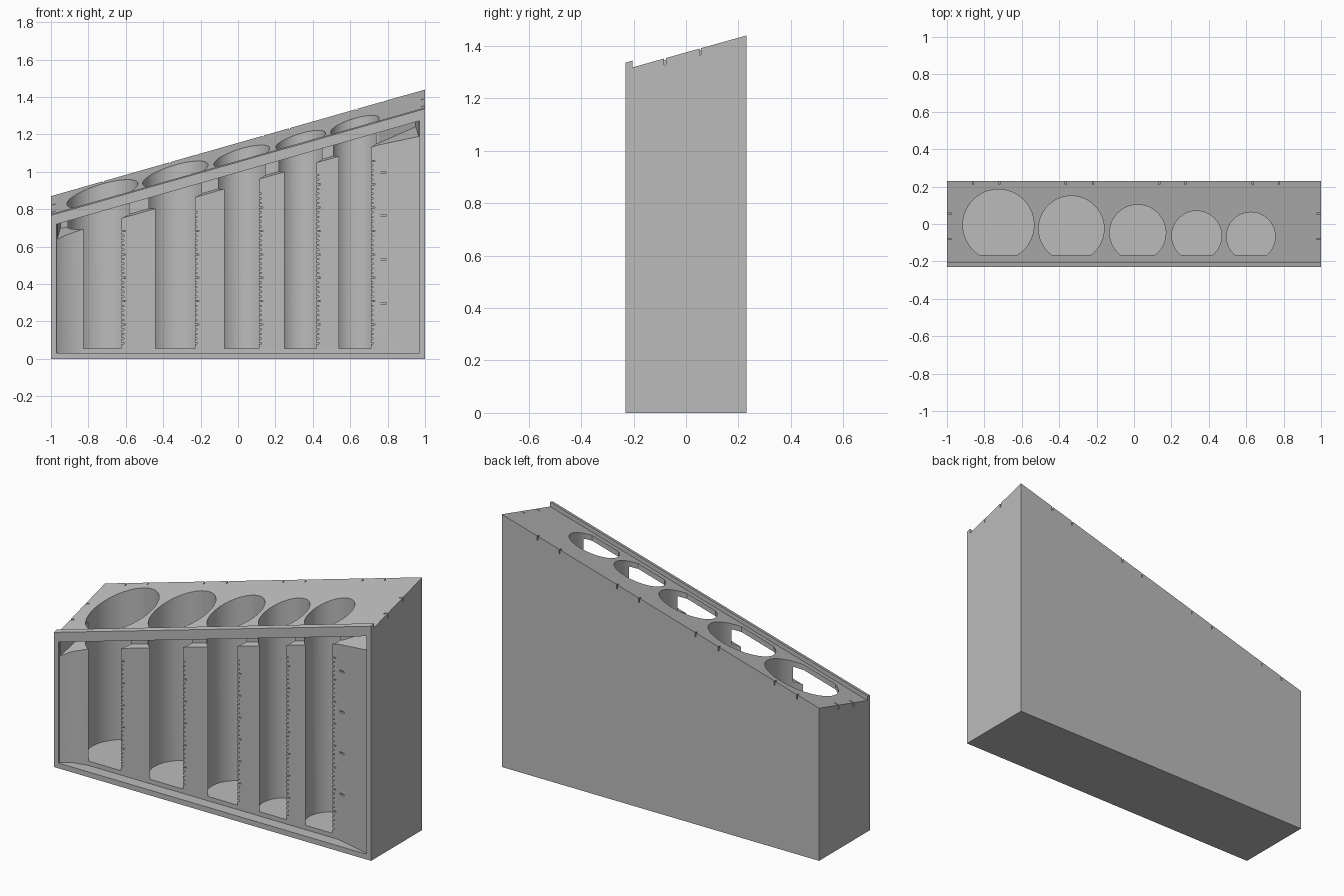
import bpy, bmesh, math

cube = bpy.data.objects.get("Cube")
if cube:
    bpy.data.objects.remove(cube, do_unlink=True)

grey = bpy.data.materials.new("plain grey")
grey.use_nodes = True
grey.diffuse_color = (0.5, 0.5, 0.5, 1)
grey.node_tree.nodes["Principled BSDF"].inputs["Base Color"].default_value = (0.5, 0.5, 0.5, 1)

FACE = -0.165   # front of the dividers between tubes


def slope(offset=0.0):
    """Height of the tilted top, shifted by an offset."""
    return lambda x, y: 1.09 + 0.285 * x + 0.28 * y + offset


def level(z):
    return lambda x, y: z


def add_prism(bm, plan, low, high):
    """Upright prism over a counter-clockwise plan outline."""
    bottom = [bm.verts.new((x, y, low(x, y))) for x, y in plan]
    top = [bm.verts.new((x, y, high(x, y))) for x, y in plan]
    bm.faces.new(bottom[::-1])
    bm.faces.new(top)
    n = len(plan)
    for i in range(n):
        j = (i + 1) % n
        bm.faces.new((bottom[i], bottom[j], top[j], top[i]))


def rect(x0, x1, y0, y1):
    return [(x0, y0), (x1, y0), (x1, y1), (x0, y1)]


def make_object(name, prisms):
    bm = bmesh.new()
    for plan, low, high in prisms:
        add_prism(bm, plan, low, high)
    mesh = bpy.data.meshes.new(name)
    bm.to_mesh(mesh)
    bm.free()
    mesh.materials.append(grey)
    obj = bpy.data.objects.new(name, mesh)
    bpy.context.collection.objects.link(obj)
    return obj


def cut(target, name, prisms):
    cutter = make_object(name, prisms)
    cutter.hide_render = True
    mod = target.modifiers.new(name, 'BOOLEAN')
    mod.operation = 'DIFFERENCE'
    mod.solver = 'EXACT'
    mod.object = cutter
    bpy.context.view_layer.objects.active = target
    bpy.ops.object.modifier_apply(modifier=name)
    bpy.data.objects.remove(cutter, do_unlink=True)


def tube_plan(cx, cy, r):
    """Circle with its front trimmed flat."""
    flat = FACE - 0.002
    a = math.asin((flat - cy) / r)
    n = 56
    span = math.pi - 2 * a
    return [(cx + r * math.cos(a + span * i / n), cy + r * math.sin(a + span * i / n))
            for i in range(n + 1)]


# Tilted box
body = make_object("sorter_body", [(rect(-1, 1, -0.23, 0.23), level(0), slope())])

# Front window, flaring out to the frame at both ends
window = [(-0.97, -0.25), (0.97, -0.25), (0.97, -0.222), (0.75, FACE),
          (-0.83, FACE), (-0.92, -0.185), (-0.97, -0.222)]
cut(body, "window_cutter", [(window, level(0.03), slope(-0.03))])

# Gap between the dividers and the top plate
gap = [(-0.968, -0.24), (0.968, -0.24), (0.95, -0.02), (0.75, -0.13),
       (-0.8, -0.13), (-0.95, -0.02)]
cut(body, "gap_cutter", [(gap, slope(-0.115), slope(-0.031))])

# Tubes: centre x, centre y, radius
tubes = [(-0.725, -0.005, 0.19), (-0.335, -0.025, 0.175), (0.02, -0.047, 0.15),
         (0.335, -0.063, 0.133), (0.625, -0.067, 0.13)]
cut(body, "tube_cutter", [(tube_plan(*t), level(0.055), level(2)) for t in tubes])

# Counting ticks along the right edge of each tube
ticks = []
for cx, cy, r in tubes:
    edge = cx + math.sqrt(r * r - (FACE - cy) ** 2)
    count = int((slope(-0.15)(edge, FACE) - 0.08) / 0.025)
    for i in range(count):
        z = 0.08 + 0.025 * i
        width = 0.022 if i % 5 == 4 else 0.012
        ticks.append((rect(edge - 0.01, edge + width, FACE - 0.01, FACE + 0.012),
                      level(z), level(z + 0.006)))

# Wider marks on the plain panel at the tall end
for z in (0.29, 0.525, 0.76, 0.99):
    ticks.append((rect(0.76, 0.79, -0.24, FACE + 0.005), level(z), level(z + 0.01)))
cut(body, "tick_cutter", ticks)

# Alignment nicks on the rim of the top plate
nicks = []
for x in (-0.86, -0.72, -0.365, -0.22, 0.135, 0.275, 0.635, 0.775):
    nicks.append((rect(x - 0.003, x + 0.003, 0.21, 0.25), slope(-0.025), slope(0.05)))
for y in (-0.08, 0.055):
    for x in (-1, 1):
        nicks.append((rect(x - 0.025, x + 0.025, y - 0.003, y + 0.003),
                      slope(-0.025), slope(0.05)))
cut(body, "nick_cutter", nicks)

# Raised lip along the low front edge
lip = make_object("front_lip", [(rect(-1, 1, -0.23, -0.205), slope(), slope(0.026))])

# Smooth the tube walls, keep all edges crisp
bpy.ops.object.select_all(action='DESELECT')
body.select_set(True)
bpy.context.view_layer.objects.active = body
bpy.ops.object.shade_smooth_by_angle(angle=math.radians(25))
